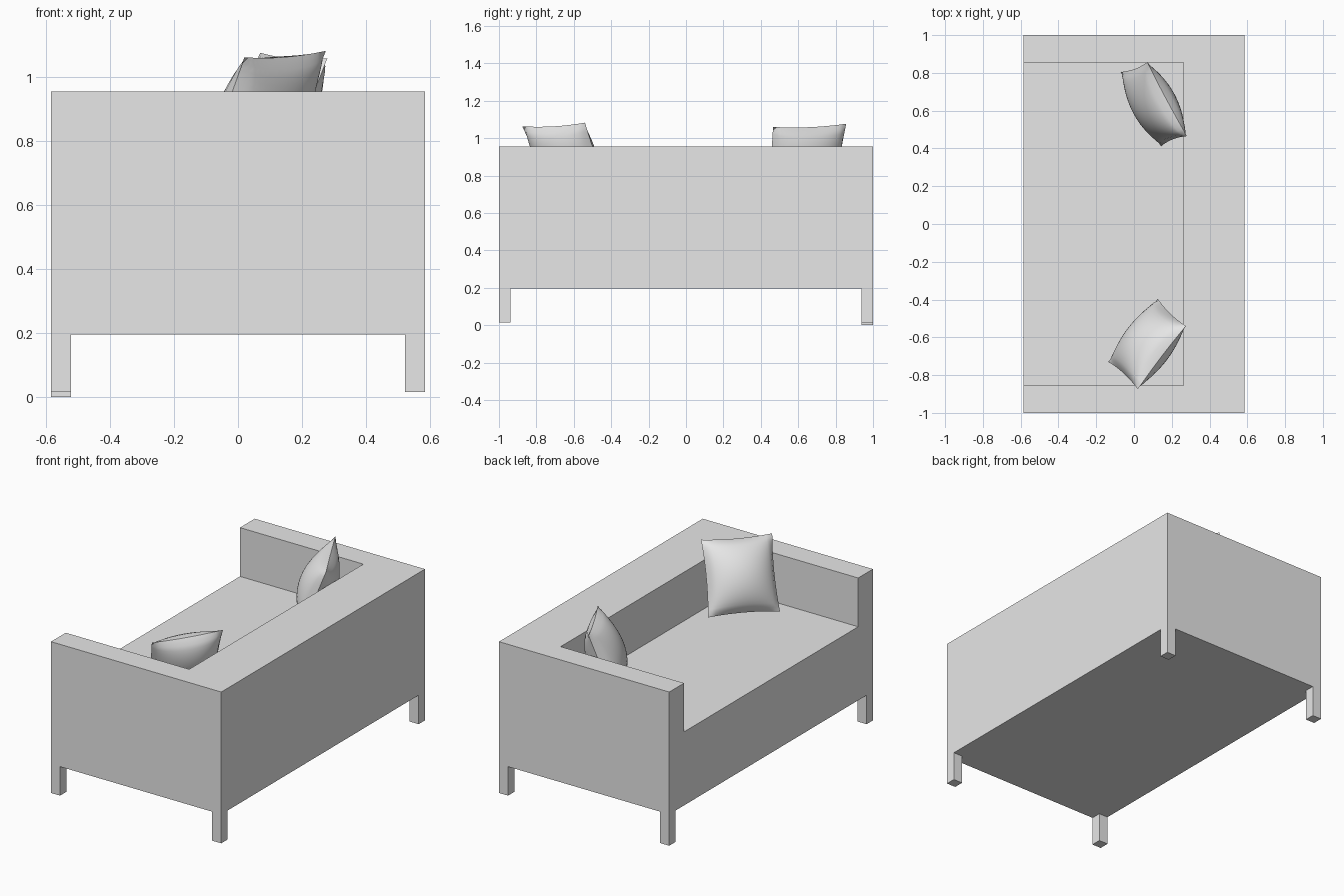
import bpy
import bmesh
from mathutils import Vector

default = bpy.data.objects.get("Cube")
if default:
    bpy.data.objects.remove(default, do_unlink=True)

grey = bpy.data.materials.new("light_grey")
grey.use_nodes = True
grey.diffuse_color = (0.8, 0.8, 0.8, 1)
grey.node_tree.nodes["Principled BSDF"].inputs["Base Color"].default_value = (0.8, 0.8, 0.8, 1)


def add_object(name, bm):
    bmesh.ops.recalc_face_normals(bm, faces=bm.faces)
    mesh = bpy.data.meshes.new(name)
    bm.to_mesh(mesh)
    bm.free()
    mesh.materials.append(grey)
    obj = bpy.data.objects.new(name, mesh)
    bpy.context.collection.objects.link(obj)
    return obj


def box(name, low, high):
    low, high = Vector(low), Vector(high)
    bm = bmesh.new()
    bmesh.ops.create_cube(bm, size=1)
    for v in bm.verts:
        v.co = (low + high) / 2 + v.co * (high - low)
    return add_object(name, bm)


def activate(obj):
    bpy.ops.object.select_all(action="DESELECT")
    obj.select_set(True)
    bpy.context.view_layer.objects.active = obj


W, L, TOP, BASE, SEAT = 0.585, 1.0, 0.955, 0.195, 0.652
LEG = 0.062

# Sofa body: one block with the seat space cut away, open towards -x
body = box("sofa_body", (-W, -L, BASE), (W, L, TOP))
cutter = box("seat_cutter", (-W - 0.2, -0.855, SEAT), (0.263, 0.855, TOP + 0.2))
cutter.hide_render = True
cut = body.modifiers.new("seat_cut", "BOOLEAN")
cut.operation = "DIFFERENCE"
cut.solver = "EXACT"
cut.object = cutter
activate(body)
bpy.ops.object.modifier_apply(modifier=cut.name)
bpy.data.objects.remove(cutter, do_unlink=True)

# Legs: one corner reaches slightly lower than the rest
for sx, side in ((-1, "right"), (1, "left")):
    for sy, end in ((-1, "front"), (1, "back")):
        foot = 0.0 if (sx, sy) == (-1, 1) else 0.015
        xs = sorted((sx * W, sx * (W - LEG)))
        ys = sorted((sy * L, sy * (L - LEG)))
        box(f"{end}_{side}_leg", (xs[0], ys[0], foot), (xs[1], ys[1], BASE))


# Cushions: a pinched square between four corners, puffed on both sides
def cushion(name, top_a, top_b, low_b, low_a, puff=0.108, n=20):
    a, b, c, d = (Vector(p) for p in (top_a, top_b, low_b, low_a))
    normal = (b - a).cross(d - a).normalized()
    bm = bmesh.new()
    for side in (-1, 1):
        rows = []
        for i in range(n + 1):
            row = []
            for j in range(n + 1):
                u, v = 2 * i / n - 1, 2 * j / n - 1
                pu = u * (1 - 0.05 * (1 - v * v))
                pv = v * (1 - 0.05 * (1 - u * u))
                s, t = (pu + 1) / 2, (pv + 1) / 2
                flat = a.lerp(b, s).lerp(d.lerp(c, s), t)
                swell = max(0, (1 - u * u) * (1 - v * v)) ** 0.6
                row.append(bm.verts.new(flat + normal * side * puff * swell))
            rows.append(row)
        for i in range(n):
            for j in range(n):
                bm.faces.new((rows[i][j], rows[i + 1][j], rows[i + 1][j + 1], rows[i][j + 1]))
    bmesh.ops.remove_doubles(bm, verts=bm.verts, dist=0.0005)
    obj = add_object(name, bm)
    activate(obj)
    bpy.ops.object.shade_smooth_by_angle(angle=0.9)


cushion("front_cushion", (0.275, -0.54, 1.083), (0.02, -0.875, 1.063),
        (-0.135, -0.73, 0.675), (0.125, -0.395, 0.695))
cushion("back_cushion", (0.07, 0.857, 1.077), (0.28, 0.465, 1.06),
        (0.145, 0.413, 0.675), (-0.07, 0.805, 0.675))
